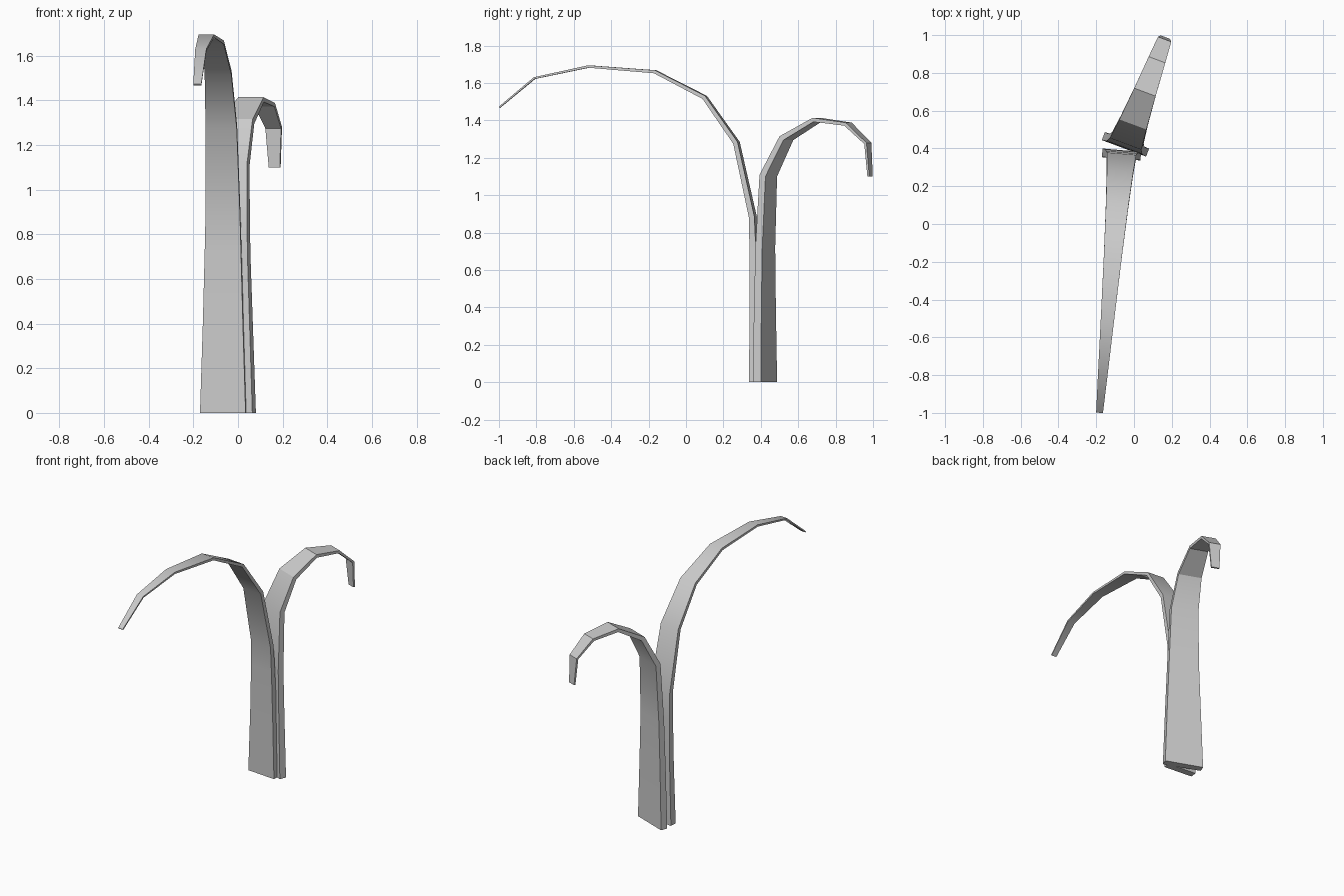
import bpy, bmesh, math
from mathutils import Vector

if "Cube" in bpy.data.objects:
    bpy.data.objects.remove(bpy.data.objects["Cube"])


def blade(name, origin, heading, rows):
    """Sweep a tapering rectangle along an arching path.
    rows: (y, z, width, thickness); x follows the heading from the origin."""
    ux, uy = heading
    n = math.hypot(ux, uy)
    u = Vector((ux / n, uy / n, 0))              # direction of the arch
    w = Vector((abs(u.y), -math.copysign(u.x, u.x * u.y), 0))  # across the blade
    pts = [Vector((origin[0] + (y - origin[1]) * ux / uy, y, z)) for y, z, _, _ in rows]
    bm = bmesh.new()
    rings = []
    for i, (p, row) in enumerate(zip(pts, rows)):
        a = (p - pts[i - 1]).normalized() if i else Vector((0, 0, 1))
        b = (pts[i + 1] - p).normalized() if i < len(pts) - 1 else a
        t = (a + b).normalized()
        if i == 0:
            t = Vector((0, 0, 1))
        nrm = w.cross(t).normalized()
        hw, ht = row[2] / 2, row[3] / 2
        rings.append([bm.verts.new(p + w * sx * hw + nrm * sn * ht)
                      for sx, sn in ((-1, -1), (1, -1), (1, 1), (-1, 1))])
    for r, s in zip(rings, rings[1:]):
        for k in range(4):
            j = (k + 1) % 4
            bm.faces.new((r[k], r[j], s[j], s[k]))
    bm.faces.new(rings[0][::-1])
    bm.faces.new(rings[-1])
    bmesh.ops.recalc_face_normals(bm, faces=bm.faces)
    mesh = bpy.data.meshes.new(name)
    bm.to_mesh(mesh)
    bm.free()
    ob = bpy.data.objects.new(name, mesh)
    bpy.context.collection.objects.link(ob)
    bpy.ops.object.select_all(action='DESELECT')
    ob.select_set(True)
    bpy.context.view_layer.objects.active = ob
    bpy.ops.object.shade_smooth_by_angle(angle=math.radians(30))
    return ob


# Long blade arching to the front
blade("long_leaf", (-0.066, 0.37), (-0.085, -1.0), [
    (0.368, 0.00, 0.205, 0.046),
    (0.368, 0.40, 0.180, 0.040),
    (0.363, 0.72, 0.163, 0.034),
    (0.357, 0.885, 0.155, 0.030),
    (0.270, 1.28, 0.140, 0.025),
    (0.100, 1.523, 0.120, 0.021),
    (-0.165, 1.660, 0.096, 0.017),
    (-0.520, 1.688, 0.070, 0.013),
    (-0.810, 1.626, 0.050, 0.010),
    (-0.997, 1.470, 0.036, 0.008),
])

# Short blade curling to the back
blade("short_leaf", (-0.045, 0.422), (0.35, 0.94), [
    (0.422, 0.00, 0.250, 0.046),
    (0.422, 0.40, 0.222, 0.042),
    (0.424, 0.72, 0.198, 0.039),
    (0.440, 1.105, 0.178, 0.035),
    (0.537, 1.305, 0.152, 0.030),
    (0.700, 1.403, 0.121, 0.022),
    (0.866, 1.380, 0.094, 0.018),
    (0.972, 1.277, 0.075, 0.014),
    (0.984, 1.100, 0.053, 0.011),
])
